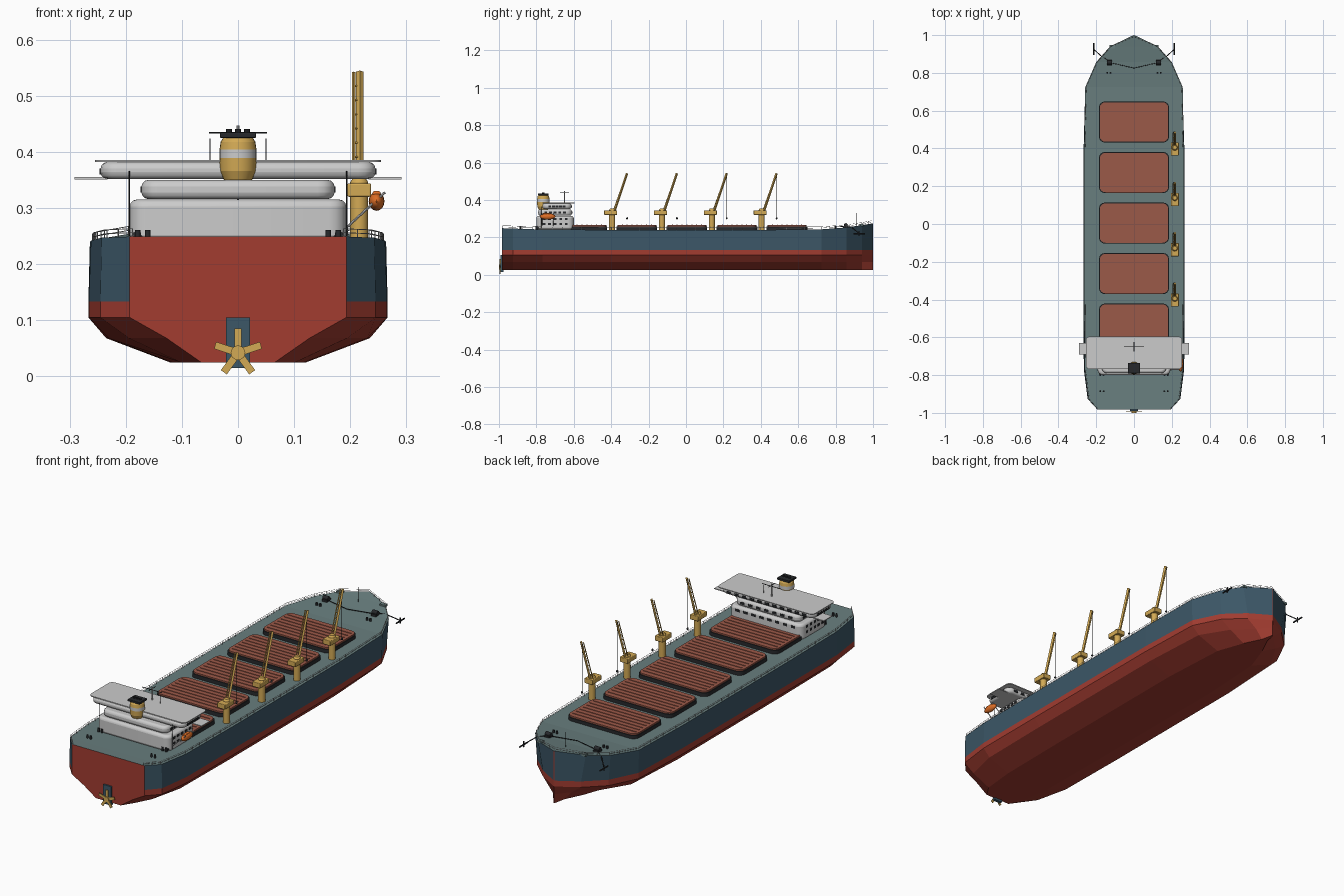
import bpy, bmesh, math
from mathutils import Vector

if "Cube" in bpy.data.objects:
    bpy.data.objects.remove(bpy.data.objects["Cube"])


def mat(name, r, g, b):
    m = bpy.data.materials.new(name)
    m.diffuse_color = (r, g, b, 1)
    m.use_nodes = True
    m.node_tree.nodes["Principled BSDF"].inputs["Base Color"].default_value = m.diffuse_color
    return m


BLUE = mat("hull_blue", 0.045, 0.095, 0.135)
RED = mat("hull_red", 0.36, 0.045, 0.03)
DECK = mat("deck_grey_green", 0.14, 0.21, 0.21)
WHITE = mat("white", 0.8, 0.8, 0.8)
HATCH = mat("hatch_brown", 0.33, 0.1, 0.065)
GOLD = mat("gold", 0.65, 0.4, 0.09)
BLACK = mat("black", 0.02, 0.022, 0.025)
ORANGE = mat("orange", 0.75, 0.16, 0.02)


def finish(name, bm, *mats):
    bmesh.ops.recalc_face_normals(bm, faces=bm.faces)
    me = bpy.data.meshes.new(name)
    bm.to_mesh(me)
    bm.free()
    ob = bpy.data.objects.new(name, me)
    bpy.context.collection.objects.link(ob)
    for m in mats:
        me.materials.append(m)
    return ob


def box(name, c, s, m, r=0, edge=0):
    """Box at centre c, size s, corner radius r in plan and a soft edge."""
    bm = bmesh.new()
    bmesh.ops.create_cube(bm, size=1)
    for v in bm.verts:
        v.co = Vector(v.co[i] * s[i] + c[i] for i in range(3))
    if r:
        up = [e for e in bm.edges if abs(e.verts[0].co.z - e.verts[1].co.z) > s[2] / 2]
        bmesh.ops.bevel(bm, geom=up, offset=r, segments=4, profile=0.5, affect='EDGES')
    ob = finish(name, bm, m)
    if edge:
        b = ob.modifiers.new("soft_edge", 'BEVEL')
        b.width, b.segments, b.angle_limit = edge, 3, math.radians(50)
    return ob


def rod(name, a, b, r, m, n=8, r2=None):
    a, b = Vector(a), Vector(b)
    d = b - a
    bm = bmesh.new()
    bmesh.ops.create_cone(bm, cap_ends=True, segments=n, radius1=r,
                          radius2=r if r2 is None else r2, depth=d.length)
    q = Vector((0, 0, 1)).rotation_difference(d)
    for v in bm.verts:
        v.co = q @ v.co + (a + b) / 2
    return finish(name, bm, m)


def ball(name, c, s, m):
    bm = bmesh.new()
    bmesh.ops.create_uvsphere(bm, u_segments=16, v_segments=8, radius=1)
    for v in bm.verts:
        v.co = Vector(v.co[i] * s[i] + c[i] for i in range(3))
    return finish(name, bm, m)


# Hull lofted through stations: y, deck half width, deck z, waterline, bilge and floor ratios
stations = [(-0.983, 0.193, 0.249, 1.0, 0.66, 0.34), (-0.926, 0.243, 0.247, 1.01, 0.8, 0.42),
            (-0.767, 0.262, 0.242, 1.015, 0.88, 0.45), (-0.4, 0.264, 0.24, 1.01, 0.89, 0.46),
            (0.4, 0.264, 0.24, 1.01, 0.89, 0.46), (0.725, 0.258, 0.243, 0.99, 0.84, 0.4),
            (0.857, 0.2, 0.253, 0.95, 0.68, 0.28), (0.94, 0.127, 0.265, 0.8, 0.4, 0.12),
            (1.0, 0.002, 0.275, 1, 1, 1)]
bm = bmesh.new()
rings = []
for y, w, zd, wl, bi, fl in stations:
    half = [(w, zd), (w * wl, 0.133), (w * wl, 0.105), (w * bi, 0.068), (w * fl, 0.025)]
    pts = half + [(-x, z) for x, z in reversed(half)]
    rings.append([bm.verts.new((x, y, z)) for x, z in pts])
for a, b in zip(rings, rings[1:]):
    for i in range(10):
        j = (i + 1) % 10
        f = bm.faces.new((a[i], a[j], b[j], b[i]))
        f.material_index = 2 if i == 9 else 0 if i in (0, 8) else 1
for ring in (rings[0], rings[-1]):
    bm.faces.new(ring).material_index = 1
finish("hull", bm, BLUE, RED, DECK)

# Rudder and five-bladed propeller
box("rudder", (0, -0.984, 0.06), (0.042, 0.014, 0.09), BLUE)
rod("propeller_hub", (0, -0.982, 0.042), (0, -1.0, 0.042), 0.013, GOLD, 16)
for k in range(5):
    blade = box("propeller_blade", (0.026, 0, 0), (0.034, 0.004, 0.013), GOLD)
    blade.location = (0, -0.994, 0.042)
    blade.rotation_euler = (0, -math.radians(90 + 72 * k), 0)

# Cargo hatches with ribbed lids
for k in range(5):
    y = 0.54 - 0.2675 * k
    box("hatch_coaming", (0, y, 0.247), (0.37, 0.217, 0.022), BLACK, 0.03)
    box("hatch_lid", (0, y, 0.261), (0.362, 0.209, 0.008), HATCH, 0.03)
    for i in range(7):
        box("hatch_rib", (0, y + (i - 3) * 0.026, 0.266), (0.335, 0.005, 0.003), HATCH)

# Deck cranes
X = 0.216
for k in range(4):
    y = -0.395 + 0.2665 * k
    rod("crane_pedestal", (X, y, 0.238), (X, y, 0.346), 0.016, GOLD, 16)
    rod("crane_cap", (X, y, 0.346), (X, y, 0.354), 0.016, GOLD, 16, 0.011)
    box("crane_house", (X, y - 0.008, 0.332), (0.042, 0.07, 0.024), GOLD, 0, 0.003)
    tip = y + 0.08
    rod("crane_boom", (0.217, y + 0.012, 0.34), (0.217, tip, 0.543), 0.0065, GOLD, 4)
    rod("crane_boom_chord", (0.206, y + 0.006, 0.34), (0.206, tip - 0.002, 0.542), 0.003, GOLD, 4)
    for t in range(1, 8):
        p = Vector((0, y + 0.01, 0.34)).lerp(Vector((0, tip, 0.543)), t / 8)
        rod("crane_boom_brace", (0.206, p.y, p.z), (0.217, p.y, p.z), 0.002, GOLD, 4)
    rod("crane_cable", (0.212, tip, 0.54), (0.212, tip, 0.304), 0.0009, BLACK, 6)
    ball("crane_hook", (0.212, tip, 0.302), (0.005, 0.005, 0.006), BLACK)

# Deckhouse tiers: name, half width, y range, z range
tiers = [("lower_house", 0.193, -0.8, -0.6, 0.24, 0.315), ("middle_house", 0.172, -0.79, -0.61, 0.316, 0.35),
         ("bridge", 0.245, -0.768, -0.612, 0.352, 0.382)]
for name, w, y0, y1, z0, z1 in tiers:
    box(name, (0, (y0 + y1) / 2, (z0 + z1) / 2), (2 * w, y1 - y0, z1 - z0), WHITE, 0.03, 0.012)
    zw = z1 - 0.017
    n = int(w * 46)
    for i in range(n):
        x = (w - 0.045) * (2 * i / (n - 1) - 1)
        box("front_window", (x, y1, zw), (0.022, 0.004, 0.011), BLACK)
    for s in (-1, 1):
        for i in range(5):
            y = y0 + 0.04 + i * (y1 - y0 - 0.08) / 4
            box("side_window", (s * w, y, zw), (0.004, 0.015, 0.011), BLACK)
            if name == "lower_house":
                box("side_window", (s * w, y, zw - 0.026), (0.004, 0.015, 0.011), BLACK)
box("bridge_roof", (0, -0.682, 0.384), (0.51, 0.172, 0.004), WHITE, 0.02)
for s in (-1, 1):
    box("bridge_wing", (s * 0.262, -0.66, 0.353), (0.058, 0.062, 0.004), WHITE)
    rod("wing_support", (s * 0.194, -0.775, 0.25), (s * 0.194, -0.775, 0.366), 0.0013, BLACK)
    rod("whip_antenna", (s * 0.05, -0.66, 0.384), (s * 0.05, -0.66, 0.424), 0.0008, BLACK)
    box("aft_door", (s * 0.172, -0.79, 0.252), (0.028, 0.016, 0.008), BLACK)

# Funnel as a stack of cones
prof = [(0.35, 0.025), (0.366, 0.032), (0.389, 0.033), (0.404, 0.033), (0.418, 0.031), (0.426, 0.026)]
for (z0, r0), (z1, r1) in zip(prof, prof[1:]):
    rod("funnel", (0, -0.763, z0), (0, -0.763, z1), r0, WHITE if z0 == 0.389 else GOLD, 24, r1)
box("funnel_cap", (0, -0.763, 0.43), (0.064, 0.056, 0.01), BLACK, 0, 0.002)
for x in (-0.016, 0, 0.016):
    rod("exhaust_pipe", (x, -0.763, 0.432), (x, -0.763, 0.441), 0.006, BLACK, 10)

# Radar mast
rod("radar_mast", (0, -0.65, 0.384), (0, -0.65, 0.447), 0.003, WHITE)
rod("radar_bar", (-0.052, -0.65, 0.434), (0.052, -0.65, 0.434), 0.0016, BLACK)
rod("radar_cross_bar", (0, -0.675, 0.44), (0, -0.625, 0.44), 0.0014, BLACK)

# Lifeboat and davits
ball("lifeboat", (0.247, -0.74, 0.312), (0.014, 0.042, 0.017), ORANGE)
box("lifeboat_canopy", (0.247, -0.745, 0.326), (0.014, 0.04, 0.008), ORANGE, 0, 0.003)
for y in (-0.77, -0.71):
    rod("davit", (0.19, y, 0.262), (0.262, y, 0.328), 0.0022, WHITE)

# Railing round the deck edge
for s in (-1, 1):
    edge = [Vector((s * max(w - 0.005, 0), y - (0.008 if y > 0.99 else 0), z)) for y, w, z, *_ in stations]
    for a, b in zip(edge, edge[1:]):
        for h in (0.007, 0.014):
            rod("rail", a + Vector((0, 0, h)), b + Vector((0, 0, h)), 0.0008, WHITE, 5)
        n = max(1, round((b - a).length / 0.05))
        for i in range(n):
            p = a.lerp(b, i / n)
            rod("rail_post", p, p + Vector((0, 0, 0.014)), 0.0008, WHITE, 5)

# Bow and mooring gear, both sides
for s in (-1, 1):
    box("windlass_base", (s * 0.13, 0.855, 0.256), (0.026, 0.03, 0.012), BLACK)
    rod("windlass_drum", (s * 0.13 - 0.014, 0.855, 0.266), (s * 0.13 + 0.014, 0.855, 0.266), 0.01, BLACK, 14)
    rod("anchor_shank", (s * 0.175, 0.89, 0.25), (s * 0.213, 0.925, 0.222), 0.0025, BLACK)
    rod("anchor_arms", (s * 0.213, 0.895, 0.22), (s * 0.213, 0.957, 0.22), 0.0035, BLACK)
    rod("anchor_crown", (s * 0.213, 0.925, 0.208), (s * 0.213, 0.925, 0.235), 0.003, BLACK)
    rod("anchor_chain", (s * 0.13, 0.862, 0.262), (s * 0.175, 0.89, 0.252), 0.002, BLACK)
    rod("breakwater", (0, 0.825, 0.258), (s * 0.13, 0.855, 0.258), 0.0018, BLACK, 5)
    box("bow_bulwark", (s * 0.115, 0.938, 0.266), (0.03, 0.02, 0.01), DECK)
    for x, y in ((0.133, 0.8), (0.17, -0.8), (0.17, -0.885)):
        for d in (-0.009, 0.009):
            rod("bollard", (s * x + d, y, 0.24), (s * x + d, y, 0.261), 0.005, BLACK, 12)
rod("fore_mast", (0, 0.91, 0.25), (0, 0.91, 0.33), 0.0015, BLACK)

# Smooth shading that keeps sharp edges
for o in bpy.context.scene.objects:
    o.select_set(o.type == 'MESH' and o.name.split(".")[0] != "hull")
    bpy.context.view_layer.objects.active = o
bpy.ops.object.shade_smooth_by_angle(angle=math.radians(35))
